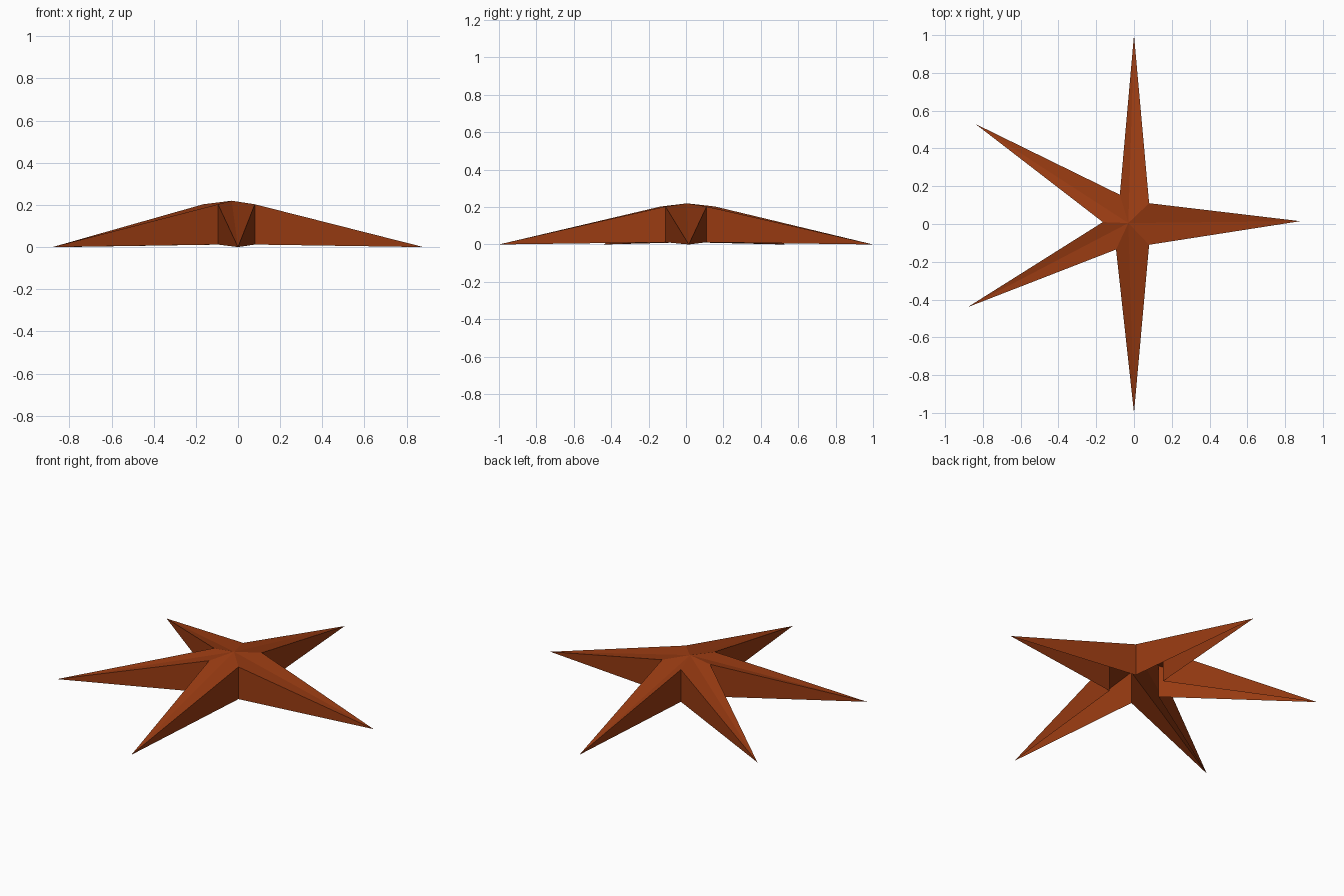
import bpy
import bmesh

cube = bpy.data.objects.get("Cube")
if cube:
    bpy.data.objects.remove(cube, do_unlink=True)

# Single rusty orange colour
colour = (0.32, 0.044, 0.006, 1)
rust = bpy.data.materials.new("rust_orange")
rust.use_nodes = True
rust.diffuse_color = colour
rust.node_tree.nodes["Principled BSDF"].inputs["Base Color"].default_value = colour

# Arm tips and the notch following each tip, counter-clockwise
tips = [(0.88, 0.015), (0, 1), (-0.84, 0.53), (-0.88, -0.44), (0, -1)]
notches = [(0.08, 0.11), (-0.075, 0.155), (-0.165, 0.01), (-0.095, -0.135), (0.08, -0.11)]
notch_top, notch_base = 0.203, 0.012

bm = bmesh.new()
peak = bm.verts.new((-0.03, 0.005, 0.22))
points = [bm.verts.new((x, y, 0)) for x, y in tips]
upper = [bm.verts.new((x, y, notch_top)) for x, y in notches]
lower = [bm.verts.new((x, y, notch_base)) for x, y in notches]

# Each arm: two roof triangles and two side walls, hollow underneath
for i, tip in enumerate(points):
    bm.faces.new((peak, upper[i - 1], tip))
    bm.faces.new((peak, tip, upper[i]))
    bm.faces.new((tip, upper[i - 1], lower[i - 1]))
    bm.faces.new((tip, lower[i], upper[i]))

mesh = bpy.data.meshes.new("star_shell")
bm.to_mesh(mesh)
bm.free()
mesh.materials.append(rust)
star = bpy.data.objects.new("star_shell", mesh)
bpy.context.collection.objects.link(star)
